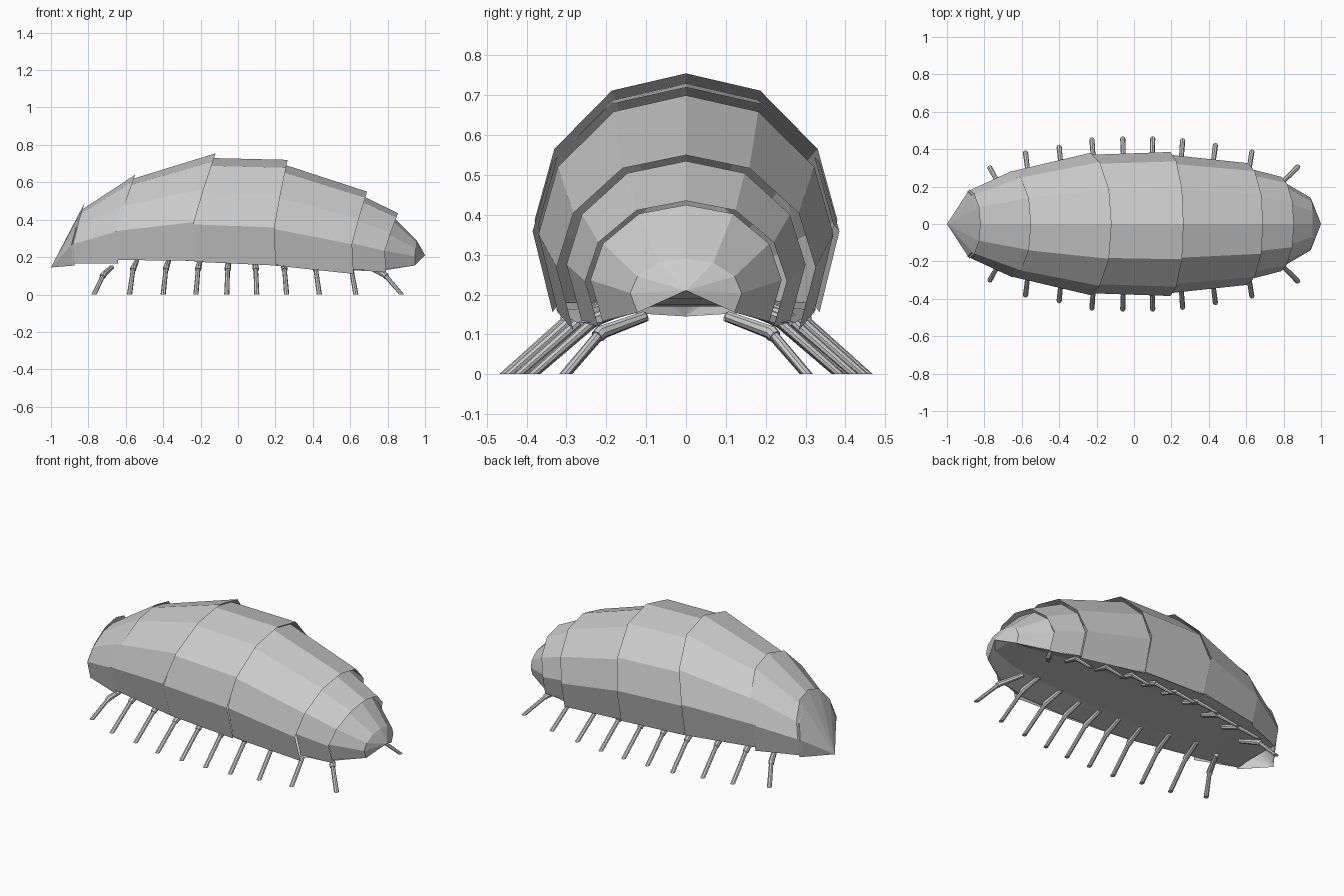
import bpy, bmesh
from mathutils import Vector

if "Cube" in bpy.data.objects:
    bpy.data.objects.remove(bpy.data.objects["Cube"])

# Half cross-section of the shell: width, height and slant fractions from crest to hem
PROFILE = [(0, 1, 0), (.49, .925, .12), (.87, .67, .55), (1, .36, 1), (.87, 0, .9)]


def ring(x_top, x_side, z_top, z_low, width):
    half = [Vector((x_top + (x_side - x_top) * s, width * y, z_low + (z_top - z_low) * z))
            for y, z, s in PROFILE]
    other = [Vector((p.x, -p.y, p.z)) for p in half[1:]]
    return half[::-1] + other


def make_object(name, bm):
    me = bpy.data.meshes.new(name)
    bm.to_mesh(me)
    bm.free()
    ob = bpy.data.objects.new(name, me)
    bpy.context.collection.objects.link(ob)
    return ob


def plate(name, rings, tail_tip=None, nose_tip=None):
    bm = bmesh.new()
    loops = [[bm.verts.new(p) for p in r] for r in rings]
    n = len(loops[0])
    for a, b in zip(loops, loops[1:]):
        for i in range(n - 1):
            bm.faces.new((a[i], a[i + 1], b[i + 1], b[i]))
    if tail_tip:
        t, b = bm.verts.new(tail_tip), loops[0]
        for i in range(n - 1):
            bm.faces.new((t, b[i + 1], b[i]))
    if nose_tip:
        t, a = bm.verts.new(nose_tip), loops[-1]
        for i in range(n - 1):
            bm.faces.new((a[i], a[i + 1], t))
    return make_object(name, bm)


# Overlapping shell plates, tail to head: start ring and raised end ring
plate("tail_plate", [ring(-.82, -.88, .49, .155, .185)], tail_tip=(-1, 0, .145))
BODY = [
    ((-.84, -.89, .45, .165, .175), (-.55, -.65, .64, .165, .285)),
    ((-.59, -.66, .61, .185, .28), (-.12, -.235, .755, .18, .38)),
    ((-.16, -.24, .73, .175, .37), (.265, .195, .72, .155, .385)),
    ((.23, .19, .70, .155, .37), (.69, .61, .55, .11, .325)),
    ((.65, .60, .535, .13, .30), (.855, .785, .435, .12, .253)),
]
for i, (start, end) in enumerate(BODY):
    plate(f"shell_plate_{i + 1}", [ring(*start), ring(*end)])
plate("head_plate", [ring(.82, .775, .425, .13, .24), ring(.955, .945, .29, .155, .14)],
      nose_tip=(1, 0, .21))

# Underside: x, half width at the hem, hem height, height along the middle
BELLY = [(-.88, .155, .165, .17), (-.65, .245, .185, .185), (-.235, .325, .18, .185),
         (.195, .325, .16, .18), (.61, .275, .13, .175), (.785, .215, .13, .175),
         (.945, .122, .155, .19)]
bm = bmesh.new()
rows = [[bm.verts.new((x, w * f, hem if abs(f) == 1 else mid)) for f in (-1, -.5, .5, 1)]
        for x, w, hem, mid in BELLY]
for a, b in zip(rows, rows[1:]):
    for i in range(3):
        bm.faces.new((a[i], a[i + 1], b[i + 1], b[i]))
tip = bm.verts.new((1, 0, .21))
for i in range(3):
    bm.faces.new((rows[-1][i], rows[-1][i + 1], tip))
make_object("belly", bm)


# Jointed legs: short thigh, long shin with a flat foot on the ground
def tube(bm, path, radii, normals, sides=8):
    loops = []
    for p, r, nrm in zip(path, radii, normals):
        q = Vector((0, 0, 1)).rotation_difference(nrm)
        circle = bmesh.ops.create_circle(bm, segments=sides, radius=r)["verts"]
        for v in circle:
            v.co = q @ v.co + p
        loops.append(circle)
    for a, b in zip(loops, loops[1:]):
        for i in range(sides):
            j = (i + 1) % sides
            bm.faces.new((a[i], a[j], b[j], b[i]))
    bm.faces.new(loops[0])
    bm.faces.new(loops[-1])


# foot x, foot y, x offset from foot to knee
LEGS = [(-.77, .30, .05), (-.58, .38, .02), (-.40, .41, .015), (-.225, .45, .012),
        (-.06, .455, .005), (.10, .455, -.005), (.26, .445, -.012), (.435, .42, -.02),
        (.63, .385, -.025), (.875, .305, -.09)]
for k, (x, y, dx) in enumerate(LEGS):
    end_leg = k in (0, len(LEGS) - 1)
    for side, label in ((1, "left"), (-1, "right")):
        inset, knee_z = (.09, .105) if end_leg else (.16, .14)
        foot = Vector((x, side * y, 0))
        knee = Vector((x + dx, side * (y - inset), knee_z))
        root = Vector((x + dx * 1.9, side * (y - inset - .11), knee_z + .04))
        shin, thigh = (knee - foot).normalized(), (root - knee).normalized()
        bm = bmesh.new()
        tube(bm, [foot, knee], [.014, .012], [Vector((0, 0, 1)), shin])
        tube(bm, [knee - shin * .015, knee, root], [.016, .017, .013],
             [shin, (shin + thigh).normalized(), thigh])
        bmesh.ops.recalc_face_normals(bm, faces=bm.faces)
        make_object(f"leg_{k + 1}_{label}", bm)
